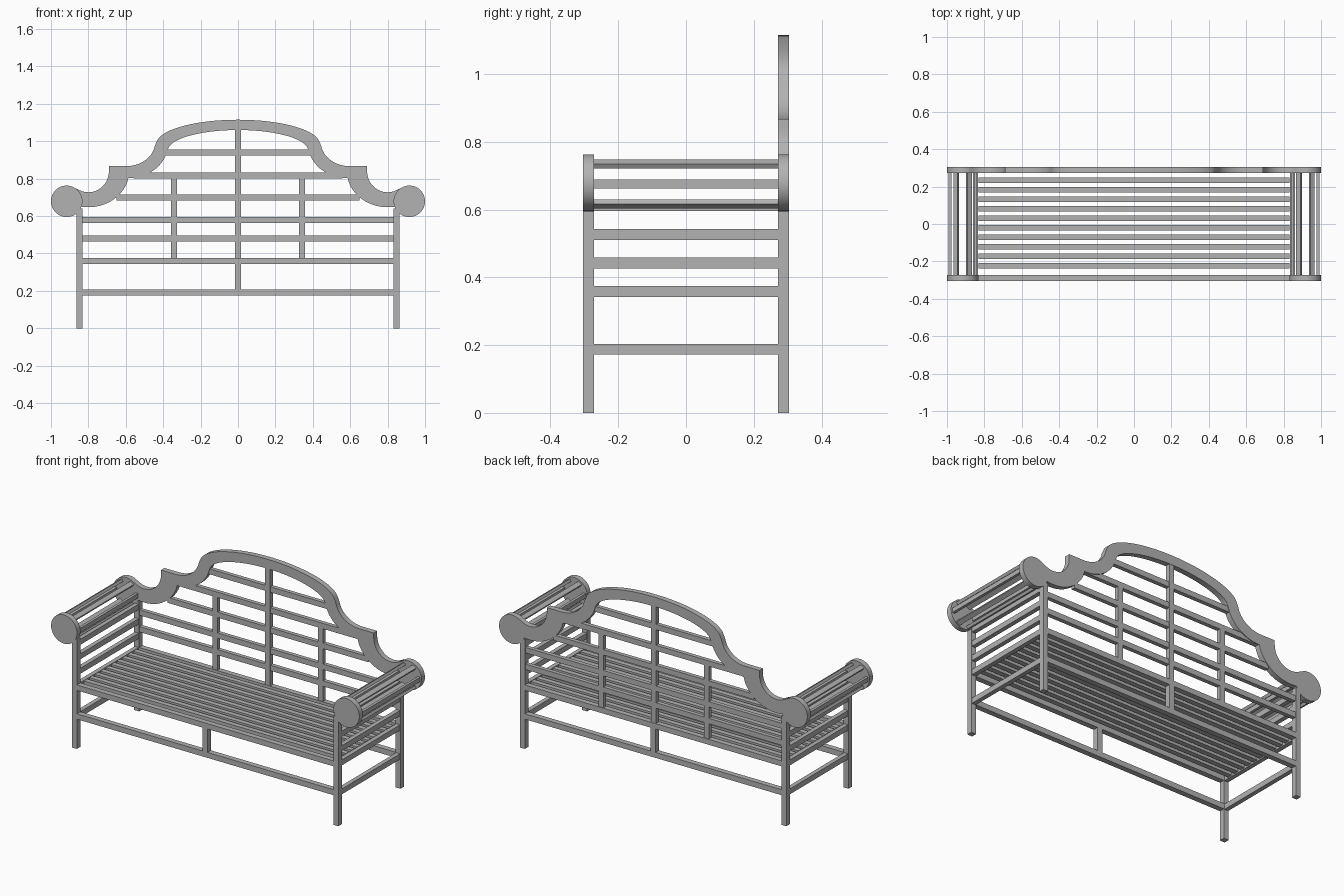
import bpy, bmesh, math
from mathutils import Matrix

cube = bpy.data.objects.get("Cube")
if cube:
    bpy.data.objects.remove(cube, do_unlink=True)

WOOD = bpy.data.materials.new("grey wood")
WOOD.use_nodes = True
COLOUR = (0.45, 0.45, 0.45, 1)
WOOD.diffuse_color = COLOUR
WOOD.node_tree.nodes["Principled BSDF"].inputs["Base Color"].default_value = COLOUR

T = 0.032                    # timber thickness
LEG_X, LEG_Y = 0.848, 0.288  # leg centres
ARM_X, ARM_Z, ARM_R = 0.916, 0.679, 0.084


def finish(name, bm, smooth=False):
    bmesh.ops.recalc_face_normals(bm, faces=bm.faces)
    mesh = bpy.data.meshes.new(name)
    bm.to_mesh(mesh)
    bm.free()
    mesh.materials.append(WOOD)
    obj = bpy.data.objects.new(name, mesh)
    bpy.context.collection.objects.link(obj)
    if smooth:
        bpy.ops.object.select_all(action="DESELECT")
        obj.select_set(True)
        bpy.context.view_layer.objects.active = obj
        bpy.ops.object.shade_smooth_by_angle(angle=math.radians(30))
    return obj


def box(name, centre, size, turn=0):
    bm = bmesh.new()
    m = Matrix.Translation(centre) @ Matrix.Rotation(turn, 4, "Y") @ Matrix.Diagonal((*size, 1))
    bmesh.ops.create_cube(bm, size=1, matrix=m)
    return finish(name, bm)


def arc(cx, cz, a, b, start, end, n=14):
    angles = [math.radians(start + (end - start) * i / n) for i in range(n + 1)]
    return [(cx + a * math.cos(t), cz + b * math.sin(t)) for t in angles]


# Legs, side rails and arms, mirrored left and right
for side, s in (("left", 1), ("right", -1)):
    for end, y in (("front", -LEG_Y), ("back", LEG_Y)):
        box(f"{side}_{end}_leg", (s * LEG_X, y, 0.32), (T, T, 0.64))
        bm = bmesh.new()
        m = Matrix.Translation((s * ARM_X, y, ARM_Z)) @ Matrix.Rotation(math.pi / 2, 4, "X")
        bmesh.ops.create_cone(bm, cap_ends=True, segments=48, radius1=ARM_R,
                              radius2=ARM_R, depth=T, matrix=m)
        finish(f"{side}_{end}_arm_disc", bm, True)
    span = 2 * LEG_Y - T
    for name, z in (("lower_rail", 0.188), ("seat_rail", 0.358), ("arm_bar_low", 0.442),
                    ("arm_bar_middle", 0.527), ("arm_bar_high", 0.612)):
        box(f"{side}_{name}", (s * LEG_X, 0, z), (T * 0.8, span, T))
    # Ring of slim bars forming the rolled arm
    for i in range(6):
        t = i * math.pi / 3
        box(f"{side}_arm_roll_bar_{i + 1}",
            (s * ARM_X + 0.068 * math.cos(t), 0, ARM_Z - 0.003 + 0.068 * math.sin(t)),
            (0.016, span, 0.026), -t)

# Long rails and short centre posts
long_span = 2 * LEG_X - T
for end, y in (("front", -LEG_Y), ("back", LEG_Y)):
    for name, z in (("lower_rail", 0.19), ("seat_rail", 0.359)):
        box(f"{end}_{name}", (0, y, z), (long_span, T, T))
    box(f"{end}_centre_post", (0, y, 0.275), (T, T, 0.14))

# Seat slats
for i in range(10):
    box(f"seat_slat_{i + 1}", (0, -0.224 + 0.0508 * i, 0.36), (long_span, 0.03, 0.028))

# Backrest lattice
for i, (z, half) in enumerate(((0.48, 0.832), (0.578, 0.832), (0.7, 0.65),
                               (0.817, 0.56), (0.94, 0.39))):
    box(f"back_bar_{i + 1}", (0, LEG_Y, z), (2 * half, 0.024, T))
box("back_centre_upright", (0, LEG_Y, 0.72), (T, 0.028, 0.7))
for side, s in (("left", 1), ("right", -1)):
    box(f"{side}_back_upright", (s * 0.342, LEG_Y, 0.59), (T, 0.024, 0.45))

# Curved top rail: right half of the outline, mirrored and extruded
upper = (arc(-0.8, 0.84, 0.11, 0.113, 235, 360) + [(-0.69, 0.867)]
         + arc(-0.594, 1.0, 0.152, 0.133, 270, 350)
         + arc(0, 0.985, 0.437, 0.13, 175, 90, 20))
lower = (arc(-0.8, 0.84, 0.218, 0.193, 250, 350)
         + arc(-0.583, 0.99, 0.21, 0.187, 270, 347)
         + arc(0, 0.95, 0.375, 0.11, 175, 90, 20))


def mirrored(line):
    return line + [(-x, z) for x, z in reversed(line[:-1])]


bm = bmesh.new()
outline = mirrored(upper) + mirrored(lower)[::-1]
face = bm.faces.new([bm.verts.new((x, LEG_Y - T / 2, z)) for x, z in outline])
new = bmesh.ops.extrude_face_region(bm, geom=[face])["geom"]
bmesh.ops.translate(bm, vec=(0, T, 0), verts=[v for v in new if isinstance(v, bmesh.types.BMVert)])
finish("curved_top_rail", bm, True)
